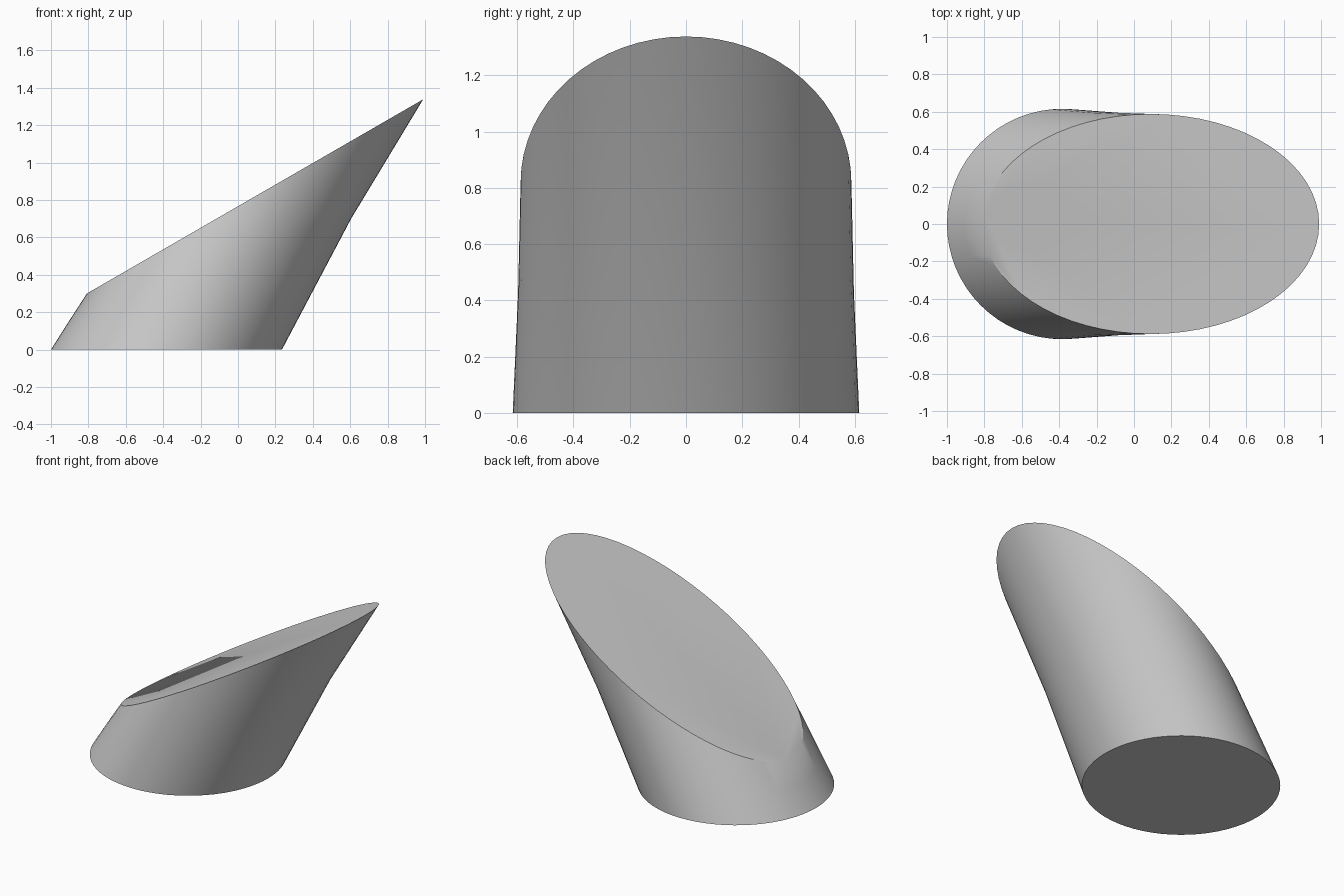
import bpy
import bmesh
from math import cos, sin, tau

if "Cube" in bpy.data.objects:
    bpy.data.objects.remove(bpy.data.objects["Cube"])

SEGMENTS = 64

# Cross-sections from base to slanted top: left (x, z), right (x, z), half width in y
SECTIONS = [
    ((-1.0, 0.0), (0.235, 0.0), 0.616),
    ((-0.905, 0.15), (0.605, 0.70), 0.597),
    ((-0.808, 0.30), (0.99, 1.338), 0.588),
]


def add_ring(bm, left, right, half_width):
    """Ellipse spanning the left and right points in the xz plane."""
    cx, cz = (left[0] + right[0]) / 2, (left[1] + right[1]) / 2
    rx, rz = (right[0] - left[0]) / 2, (right[1] - left[1]) / 2
    angles = [tau * i / SEGMENTS for i in range(SEGMENTS)]
    return [bm.verts.new((cx + rx * cos(a), half_width * sin(a), cz + rz * cos(a)))
            for a in angles]


# Leaning column: lofted wall with flat base and slanted flat top
bm = bmesh.new()
rings = [add_ring(bm, *section) for section in SECTIONS]
for lower, upper in zip(rings, rings[1:]):
    for i in range(SEGMENTS):
        j = (i + 1) % SEGMENTS
        bm.faces.new((lower[i], lower[j], upper[j], upper[i]))
bm.faces.new(rings[0][::-1])
bm.faces.new(rings[-1])
bmesh.ops.recalc_face_normals(bm, faces=bm.faces)

mesh = bpy.data.meshes.new("slanted_column")
bm.to_mesh(mesh)
bm.free()
column = bpy.data.objects.new("slanted_column", mesh)
bpy.context.collection.objects.link(column)

# Smooth wall, crisp rims
bpy.context.view_layer.objects.active = column
column.select_set(True)
bpy.ops.object.shade_smooth_by_angle(angle=0.52)
